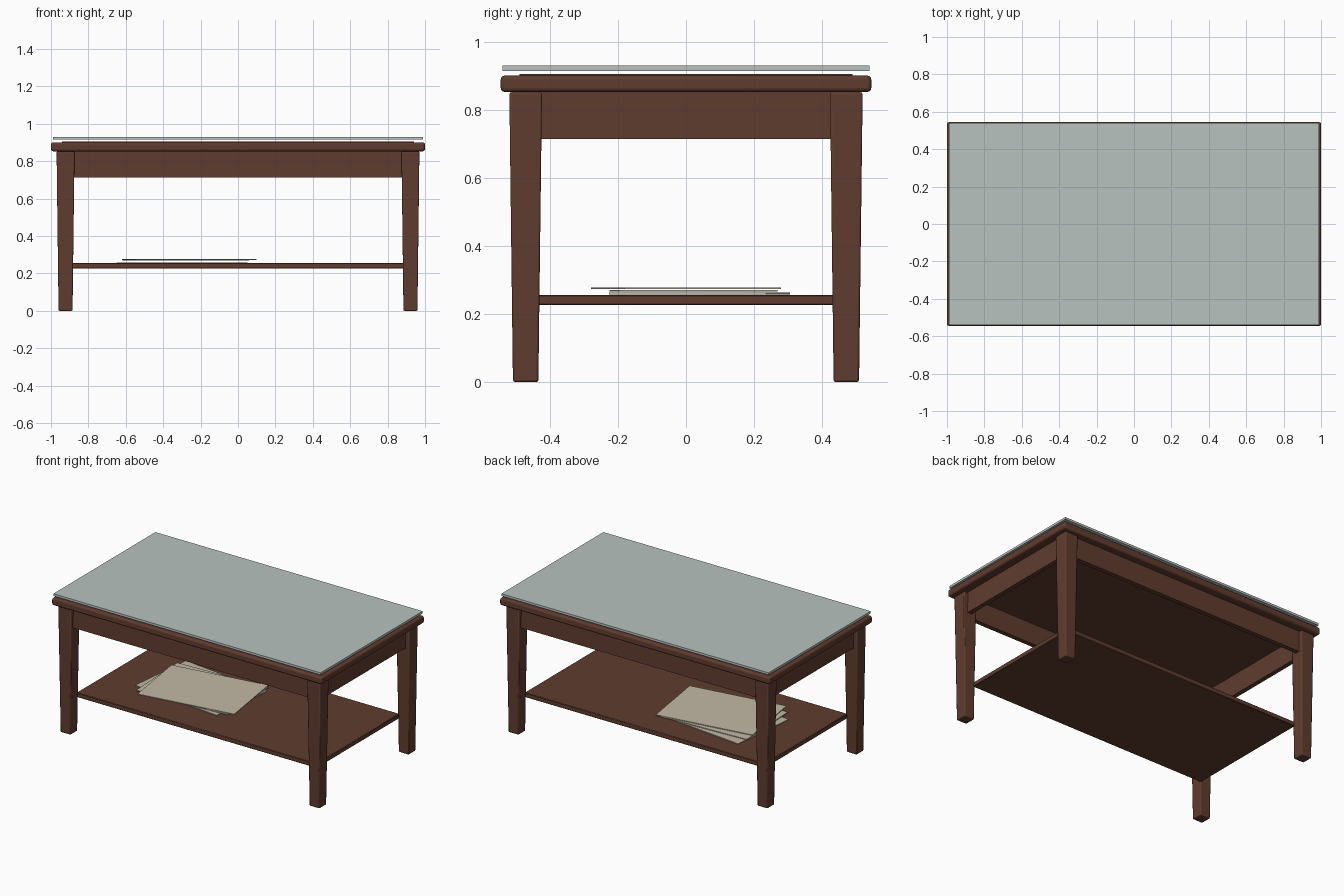
import bpy, bmesh, math

if "Cube" in bpy.data.objects:
    bpy.data.objects.remove(bpy.data.objects["Cube"])


def material(name, rgb):
    m = bpy.data.materials.new(name)
    m.diffuse_color = (*rgb, 1.0)
    m.use_nodes = True
    m.node_tree.nodes["Principled BSDF"].inputs["Base Color"].default_value = m.diffuse_color
    return m


WOOD = material("brown wood", (0.115, 0.046, 0.028))
GLASS = material("pale grey glass", (0.48, 0.54, 0.53))
PAPER = material("cream paper", (0.54, 0.49, 0.385))


def box(name, center, size, mat, bevel=0.0, segments=3, turn=0.0, taper=1.0):
    """Box with optional rounded edges; taper scales the bottom end."""
    bm = bmesh.new()
    bmesh.ops.create_cube(bm, size=1.0)
    for v in bm.verts:
        k = taper if v.co.z < 0 else 1.0
        v.co = (v.co.x * size[0] * k, v.co.y * size[1] * k, v.co.z * size[2])
    mesh = bpy.data.meshes.new(name)
    bm.to_mesh(mesh)
    bm.free()
    mesh.materials.append(mat)
    ob = bpy.data.objects.new(name, mesh)
    bpy.context.collection.objects.link(ob)
    ob.location = center
    ob.rotation_euler.z = math.radians(turn)
    if bevel:
        mod = ob.modifiers.new("rounded edges", "BEVEL")
        mod.width = bevel
        mod.segments = segments
        bpy.ops.object.select_all(action="DESELECT")
        ob.select_set(True)
        bpy.context.view_layer.objects.active = ob
        bpy.ops.object.shade_smooth_by_angle(angle=math.radians(35))
    return ob


# Table top with raised panel and a glass sheet floating just above it
box("table_top", (0, 0, 0.877), (2.0, 1.09, 0.048), WOOD, bevel=0.012)
box("top_panel", (0, 0, 0.893), (1.88, 0.98, 0.024), WOOD)
box("glass_sheet", (0, 0, 0.9225), (1.98, 1.08, 0.015), GLASS)

# Four tapered legs
for sx, nx in ((-1, "left"), (1, "right")):
    for sy, ny in ((-1, "front"), (1, "back")):
        box(f"{ny}_{nx}_leg", (sx * 0.922, sy * 0.4715, 0.426),
            (0.096, 0.096, 0.852), WOOD, bevel=0.006, segments=2, taper=0.78)

# Apron boards between the legs
for s, ny, nx in ((-1, "front", "left"), (1, "back", "right")):
    box(f"{ny}_apron", (0, s * 0.478, 0.784), (1.80, 0.03, 0.14), WOOD)
    box(f"{nx}_apron", (s * 0.928, 0, 0.784), (0.03, 0.90, 0.14), WOOD)

# Lower shelf
box("shelf", (0, 0, 0.241), (1.78, 0.876, 0.03), WOOD, bevel=0.003, segments=1)

# Loose stack of sheets, each turned differently
for i, (x, y, z, turn) in enumerate(((-0.30, 0.04, 0.260, -6.2),
                                     (-0.28, 0.022, 0.268, 2.6),
                                     (-0.26, 0.0, 0.2755, 8.7))):
    box(f"paper_{i + 1}", (x, y, z), (0.655, 0.465, 0.005), PAPER, turn=turn)
